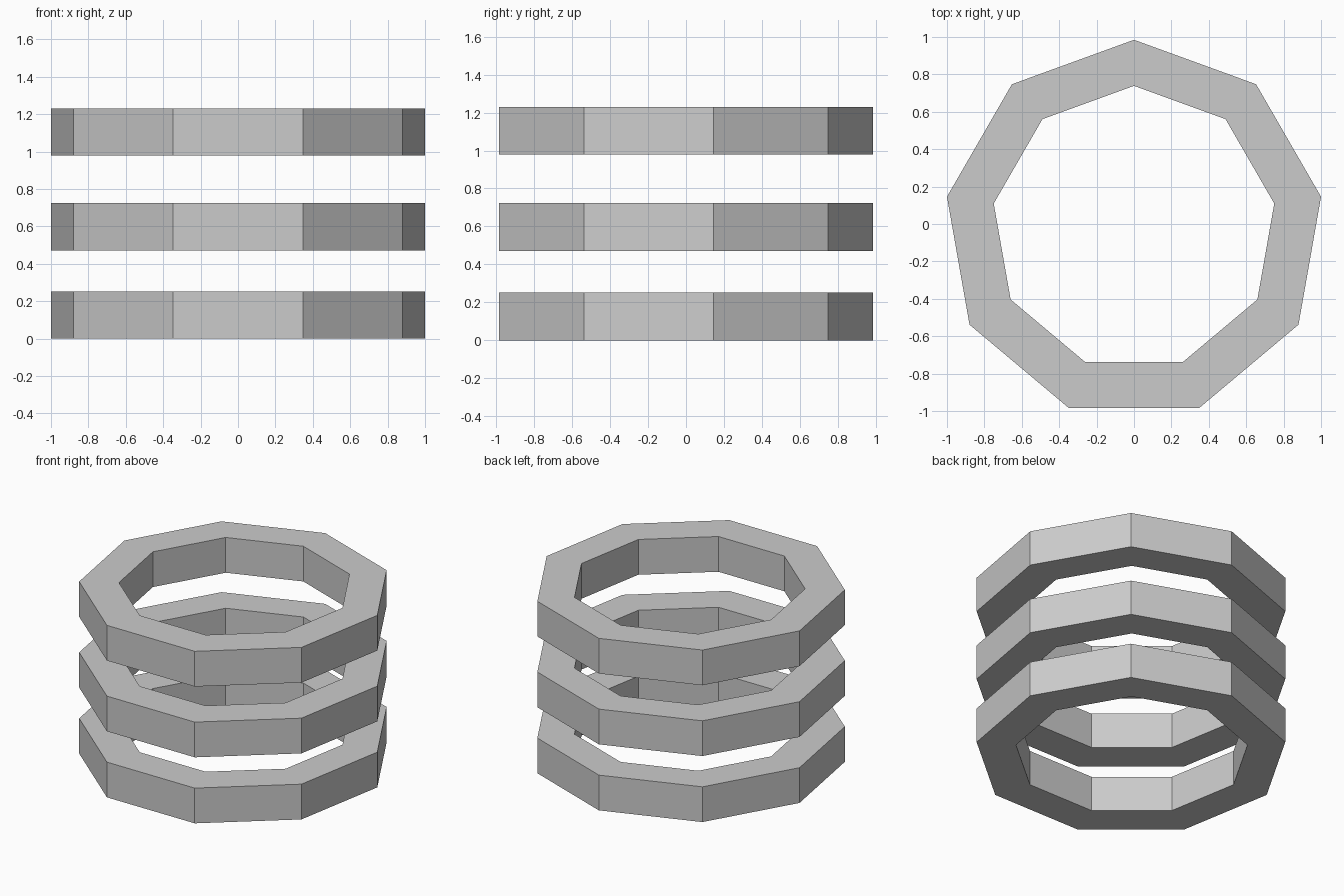
import bpy, bmesh
from math import sin, cos, pi

if "Cube" in bpy.data.objects:
    bpy.data.objects.remove(bpy.data.objects["Cube"])

SIDES = 9
R = 1 / cos(pi / 18)                # nonagon radius for a width of 2
CY = -R * (1 - cos(pi / SIDES)) / 2  # centres the nonagon's depth on y = 0
INNER = 0.75                        # hole scale about the origin
HEIGHT = 0.252


def nonagon(bm, scale, z):
    return [bm.verts.new((scale * R * sin(2 * pi * i / SIDES),
                          scale * (CY + R * cos(2 * pi * i / SIDES)), z))
            for i in range(SIDES)]


def ring(name, z):
    bm = bmesh.new()
    # Rectangular section: outer bottom, outer top, inner top, inner bottom
    loops = [nonagon(bm, s, h) for s, h in
             ((1, 0), (1, HEIGHT), (INNER, HEIGHT), (INNER, 0))]
    for a, b in zip(loops, loops[1:] + loops[:1]):
        for i in range(SIDES):
            j = (i + 1) % SIDES
            bm.faces.new((a[i], a[j], b[j], b[i]))
    bmesh.ops.recalc_face_normals(bm, faces=bm.faces)
    mesh = bpy.data.meshes.new(name)
    bm.to_mesh(mesh)
    bm.free()
    obj = bpy.data.objects.new(name, mesh)
    obj.location.z = z
    bpy.context.collection.objects.link(obj)


# Three stacked rings
for name, z in (("bottom_ring", 0), ("middle_ring", 0.472), ("top_ring", 0.978)):
    ring(name, z)
